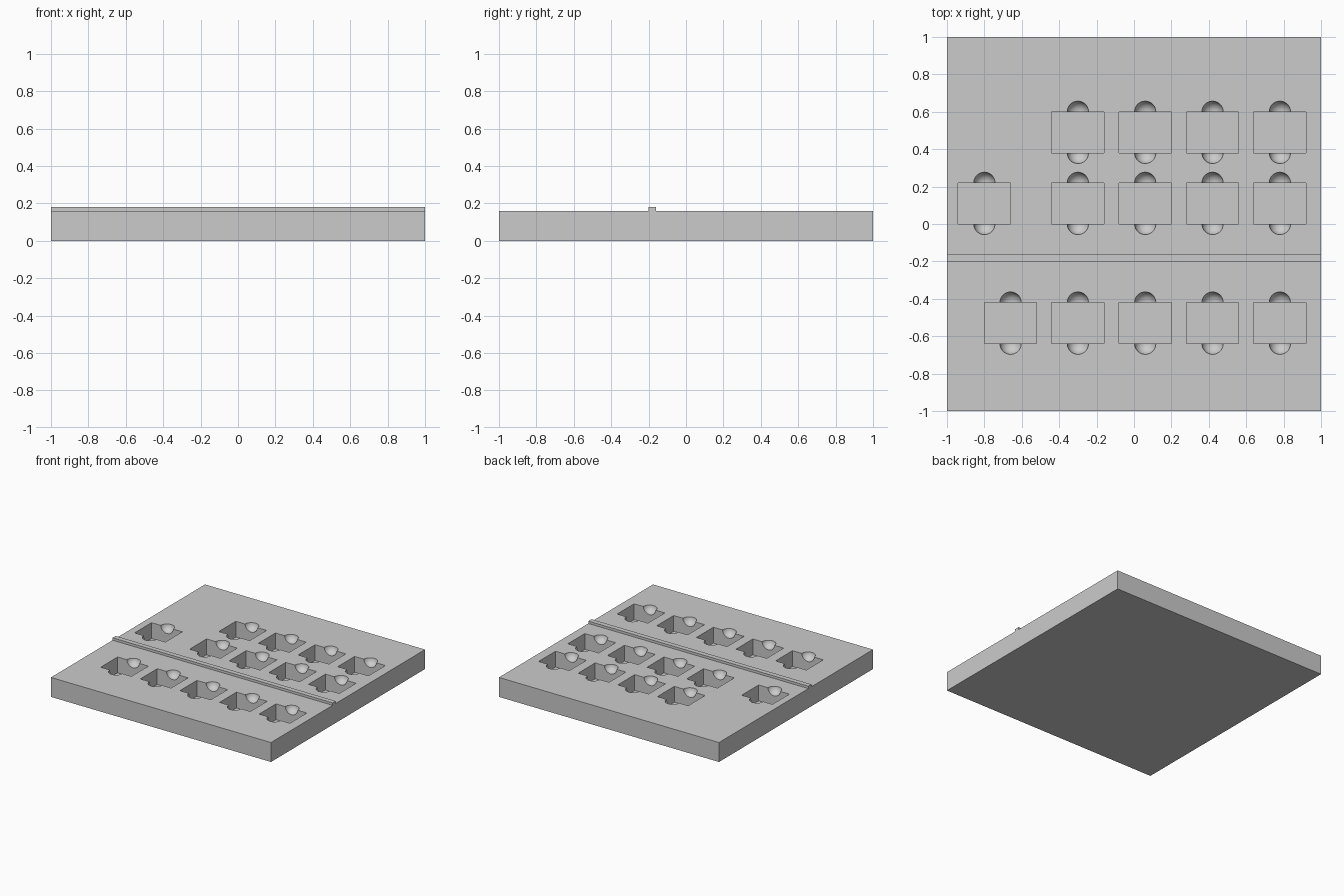
import bpy
import bmesh
from math import radians, pi
from mathutils import Matrix

cube = bpy.data.objects.get("Cube")
if cube:
    bpy.data.objects.remove(cube, do_unlink=True)

SLAB_H = 0.16
POCKET = (0.28, 0.22)
POCKET_DEPTH = 0.13
NOTCH_R = 0.0575

grey = bpy.data.materials.new("plain grey")
grey.use_nodes = True
grey.diffuse_color = (0.6, 0.6, 0.6, 1)
grey.node_tree.nodes["Principled BSDF"].inputs["Base Color"].default_value = grey.diffuse_color


def add_box(bm, x, y, z0, z1, sx, sy):
    place = Matrix.Translation((x, y, (z0 + z1) / 2))
    bmesh.ops.create_cube(bm, size=1, matrix=place @ Matrix.Diagonal((sx, sy, z1 - z0, 1)))


def add_ball(bm, x, y, z, radius):
    place = Matrix.Translation((x, y, z)) @ Matrix.Rotation(pi / 32, 4, 'Z')
    bmesh.ops.create_uvsphere(bm, u_segments=32, v_segments=16, radius=radius, matrix=place)


def make_object(name, bm):
    mesh = bpy.data.meshes.new(name)
    bm.to_mesh(mesh)
    bm.free()
    mesh.materials.append(grey)
    obj = bpy.data.objects.new(name, mesh)
    bpy.context.collection.objects.link(obj)
    return obj


def cut(target, cutter):
    bpy.context.view_layer.objects.active = target
    mod = target.modifiers.new("cut", 'BOOLEAN')
    mod.operation = 'DIFFERENCE'
    mod.solver = 'EXACT'
    mod.object = cutter
    bpy.ops.object.modifier_apply(modifier=mod.name)
    bpy.data.objects.remove(cutter, do_unlink=True)


# Pocket layout: three rows of four, plus two single pockets on the right
rows = (0.49, 0.11, -0.53)
pockets = [(-0.3 + 0.36 * i, y) for y in rows for i in range(4)]
pockets += [(-0.8, 0.11), (-0.66, -0.53)]

# Base slab
bm = bmesh.new()
add_box(bm, 0, 0, 0, SLAB_H, 2, 2)
slab = make_object("base_slab", bm)

# Rectangular pockets
bm = bmesh.new()
for x, y in pockets:
    add_box(bm, x, y, SLAB_H - POCKET_DEPTH, SLAB_H + 0.1, *POCKET)
cut(slab, make_object("pocket_cutter", bm))

# Round finger notches at the front and back of each pocket
bm = bmesh.new()
for x, y in pockets:
    for side in (-1, 1):
        add_ball(bm, x, y + side * POCKET[1] / 2, SLAB_H + 0.005, NOTCH_R)
cut(slab, make_object("notch_cutter", bm))

# Raised dividing strip across the slab
bm = bmesh.new()
add_box(bm, 0, -0.18, SLAB_H, SLAB_H + 0.02, 2, 0.04)
make_object("divider_strip", bm)

# Smooth notches, crisp edges elsewhere
bpy.ops.object.select_all(action='DESELECT')
slab.select_set(True)
bpy.context.view_layer.objects.active = slab
bpy.ops.object.shade_smooth_by_angle(angle=radians(30))
